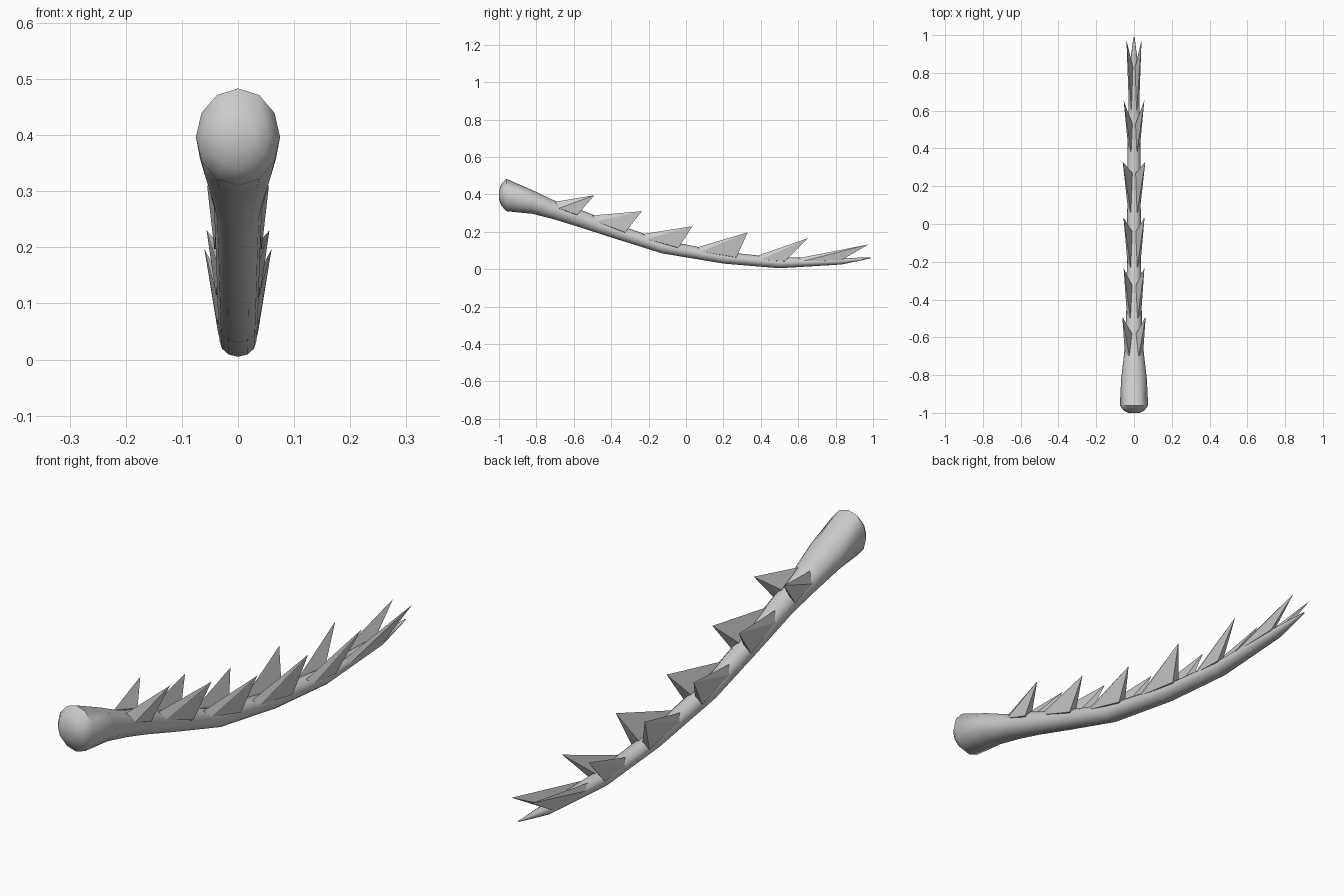
import bpy, bmesh, math

if "Cube" in bpy.data.objects:
    bpy.data.objects.remove(bpy.data.objects["Cube"])

# shaft stations: y, underside z, top z, half width
ST = [(-1.0, .375, .42, .03), (-.988, .34, .455, .055), (-.96, .31, .483, .075),
      (-.82, .296, .422, .068), (-.7, .265, .365, .054), (-.58, .228, .325, .043),
      (-.4, .17, .25, .04), (-.13, .085, .157, .037), (.2, .03, .092, .035),
      (.5, .005, .062, .033), (.83, .025, .06, .024), (.99, .058, .062, .003)]
# teeth: start y, notch y, tip (x, y, z)
TEETH = [(-.70, -.58, (.062, -.49, .395)), (-.50, -.325, (.055, -.235, .31)),
         (-.23, -.04, (.056, .035, .23)), (.06, .27, (.06, .33, .197)),
         (.38, .53, (.055, .655, .167)), (.60, .83, (.04, .975, .132))]


def section(y):
    for a, b in zip(ST, ST[1:]):
        if a[0] <= y <= b[0]:
            t = (y - a[0]) / (b[0] - a[0])
            return [p + (q - p) * t for p, q in zip(a, b)][1:]


def finish(bm, name, angle):
    bmesh.ops.recalc_face_normals(bm, faces=bm.faces)
    me = bpy.data.meshes.new(name)
    bm.to_mesh(me)
    bm.free()
    ob = bpy.data.objects.new(name, me)
    bpy.context.collection.objects.link(ob)
    bpy.ops.object.select_all(action='DESELECT')
    ob.select_set(True)
    bpy.context.view_layer.objects.active = ob
    bpy.ops.object.shade_smooth_by_angle(angle=math.radians(angle))
    return ob


# curved shaft with rounded knob
N = 12
bm = bmesh.new()
rings = []
for y, zb, zt, w in ST:
    ring = []
    for i in range(N):
        a = 2 * math.pi * i / N
        ring.append(bm.verts.new((w * math.cos(a), y,
                                  (zb + zt) / 2 + (zt - zb) / 2 * math.sin(a))))
    rings.append(ring)
for r, s in zip(rings, rings[1:]):
    for i in range(N):
        j = (i + 1) % N
        bm.faces.new((r[i], r[j], s[j], s[i]))
bm.faces.new(rings[0])
bm.faces.new(rings[-1])
finish(bm, "shaft", 45)

# mirrored pairs of backward-raked teeth
for k, (y0, y1, tip) in enumerate(TEETH):
    for side, sx in (("right", 1), ("left", -1)):
        b0, t0, w0 = section(y0)
        b1, t1, w1 = section(y1)
        h0, h1 = t0 - b0, t1 - b1
        pts = [(.45 * w0, y0, t0 - .05 * h0), (.9 * w0, y0 + .02, t0 - .4 * h0),
               (.25 * w1, y1, t1), (.85 * w1, y1, t1 - .05 * h1),
               (1.08 * w1, y1, t1 - .35 * h1), (.4 * w1, y1 - .02, t1 - .4 * h1), tip]
        bm = bmesh.new()
        vs = [bm.verts.new((sx * x, y, z)) for x, y, z in pts]
        res = bmesh.ops.convex_hull(bm, input=vs)
        loose = [v for v in bm.verts if not v.link_faces]
        bmesh.ops.delete(bm, geom=loose, context='VERTS')
        finish(bm, f"tooth_{side}_{k + 1}", 30)
